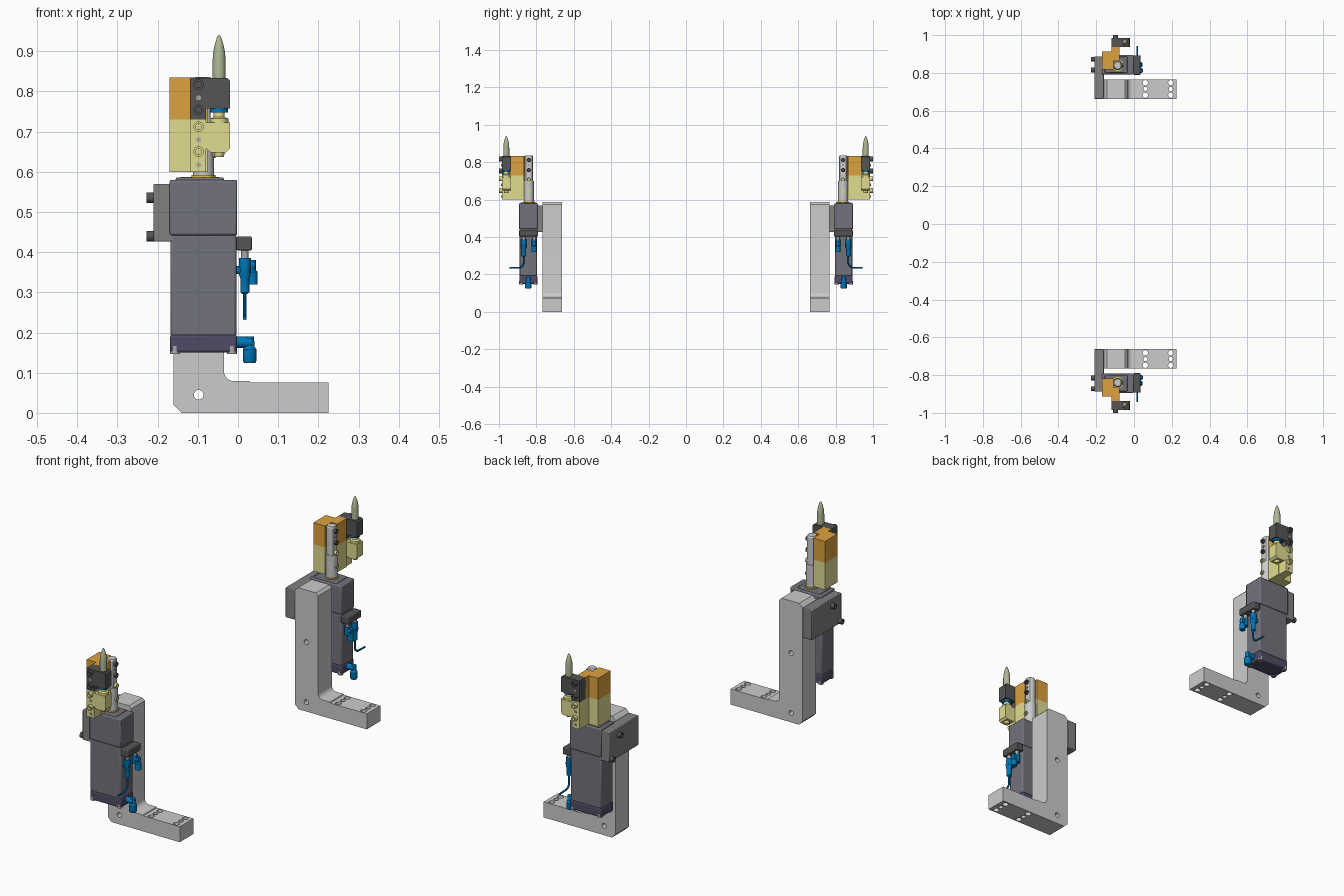
import bpy, bmesh, math
from mathutils import Vector

if "Cube" in bpy.data.objects:
    bpy.data.objects.remove(bpy.data.objects["Cube"])

COL = dict(slate=(.17, .17, .20), cap=(.08, .07, .13), dark=(.09, .09, .09), plate=(.22, .22, .21),
           orange=(.72, .36, .05), yellow=(.75, .72, .28), blue=(.0, .19, .5),
           green=(.42, .48, .30), gold=(.8, .55, .05), steel=(.4, .4, .4))
MATS = {}
for key, c in COL.items():
    MATS[key] = bpy.data.materials.new(key)
    MATS[key].diffuse_color = (*c, 1)


def place(axis, u, v, w):
    return {'x': (w, u, v), 'y': (u, w, v), 'z': (u, v, w)}[axis]


def rings(bm, loops):
    """Skin a stack of equal vertex loops and cap both ends."""
    vs = [[bm.verts.new(p) for p in lp] for lp in loops]
    n = len(vs[0])
    for a, b in zip(vs, vs[1:]):
        for i in range(n):
            bm.faces.new((a[i], a[(i + 1) % n], b[(i + 1) % n], b[i]))
    bm.faces.new(vs[0])
    bm.faces.new(vs[-1])


def prism(axis, pts, a, b):
    return lambda bm: rings(bm, [[place(axis, u, v, w) for u, v in pts] for w in (a, b)])


def box(x0, x1, y0, y1, z0, z1):
    return prism('z', [(x0, y0), (x1, y0), (x1, y1), (x0, y1)], z0, z1)


def turned(axis, cu, cv, profile, n=24, flat=9):
    """Round part: profile is (radius, height along axis); flat limits +u."""
    ang = [2 * math.pi * i / n for i in range(n)]
    return lambda bm: rings(bm, [[place(axis, cu + min(r * math.cos(t), flat), cv + r * math.sin(t), h)
                                  for t in ang] for r, h in profile])


def rod(axis, cu, cv, r, a, b, n=24):
    return turned(axis, cu, cv, [(r, a), (r, b)], n)


def screw(axis, cu, cv, r, a, b):
    """Socket head: a cylinder with a recessed hollow at end b."""
    return turned(axis, cu, cv, [(r, a), (r, b), (r * .55, b), (r * .55, b + (a - b) * .5)])


def part(name, color, *shapes, bevel=0, cut=None):
    me = bpy.data.meshes.new(name)
    bm = bmesh.new()
    for s in shapes:
        s(bm)
    bmesh.ops.recalc_face_normals(bm, faces=bm.faces)
    bm.to_mesh(me)
    bm.free()
    ob = bpy.data.objects.new(name, me)
    bpy.context.collection.objects.link(ob)
    if cut:
        m = ob.modifiers.new("holes", 'BOOLEAN')
        m.operation, m.object, m.solver = 'DIFFERENCE', cut, 'EXACT'
        dg = bpy.context.evaluated_depsgraph_get()
        ob.data = me = bpy.data.meshes.new_from_object(ob.evaluated_get(dg))
        ob.modifiers.clear()
        bpy.data.objects.remove(cut)
    if color:
        me.materials.append(MATS[color])
    me.polygons.foreach_set("use_smooth", [True] * len(me.polygons))
    me.set_sharp_from_angle(angle=math.radians(28))
    if bevel:
        m = ob.modifiers.new("bevel", 'BEVEL')
        m.width, m.segments = bevel, 2
    if name != "hole_cutter":
        m = ob.modifiers.new("mirror", 'MIRROR')
        m.use_axis = (False, True, False)
    return ob


# L-shaped mounting bracket with drilled holes
holes = [rod('z', x, y, r, -.05, .2) for x in (.06, .195)
         for y, r in ((.682, .014), (.715, .011), (.748, .014))]
holes += [rod('y', -.098, z, .012, .6, .85) for z in (.045, .335)]
cutter = part("hole_cutter", None, *holes)
cutter.hide_render = True
fillet = [(-.01 - .025 * math.sin(t), .104 - .025 * math.cos(t))
          for t in [math.radians(a) for a in range(90, -1, -15)]]
outline = [(-.14, 0), (.225, 0), (.225, .075), (.03, .075), (.028, .079)] + fillet[::-1] + \
          [(-.035, .575), (-.047, .587), (-.142, .587), (-.16, .569), (-.16, .02)]
part("bracket", None, prism('y', outline, .662, .766), cut=cutter)

# Side plate joining bracket and cylinder, with its screws
part("side_plate", 'plate', box(-.21, -.16, .662, .888, .426, .57), bevel=.003)
part("side_plate_screws", 'dark', screw('x', .815, .535, .013, -.20, -.228),
     screw('x', .872, .44, .013, -.20, -.228))

# Cylinder body
part("cylinder_head", 'slate', box(-.17, -.002, .792, .894, .442, .58), bevel=.005)
part("cylinder_top_pad", 'slate', box(-.155, -.035, .80, .886, .575, .586), bevel=.004)
part("cylinder_barrel", 'slate', box(-.168, -.004, .797, .889, .19, .445), bevel=.006)
part("cylinder_end_cap", 'cap', box(-.169, -.003, .795, .891, .15, .195), bevel=.006)
part("end_cap_screws", 'steel', *[screw('z', x, y, .012, .166, .147)
                                  for x in (-.157, -.015) for y in (.806, .880)])

# Piston rod with a flattened upper end and its collar
SX, SY = -.086, .84
part("rod_collar", 'gold', rod('z', SX, SY, .030, .58, .592))
part("piston_rod", None, turned('z', SX, SY, [(.026, .585), (.026, .70)]),
     turned('z', SX, SY, [(.023, .70), (.023, .83), (.019, .836)], flat=.018))
part("rod_screws_upper", 'dark', *[screw('x', SY, z, .011, -.075, -.058) for z in (.812, .758)])
part("rod_screws_lower", 'yellow', *[screw('x', SY, z, .011, -.075, -.056) for z in (.708, .645)])
part("rod_pins", 'steel', *[rod('x', SY, z, .006, -.075, -.064) for z in (.785, .677)])

# Two stacked clamp blocks beside the rod
clamp = [(-.17, .818), (-.108, .818), (-.108, .866), (-.076, .866),
         (-.076, .937), (-.12, .937), (-.12, .914), (-.17, .914)]
part("upper_clamp", 'orange', prism('z', clamp, .73, .834))
part("lower_clamp", 'yellow', prism('z', clamp, .60, .73))

# Arms carrying the pin
part("upper_arm", 'dark', prism('y', [(-.12, .73), (-.08, .73), (-.08, .757), (-.02, .757),
     (-.02, .827), (-.026, .833), (-.12, .834)], .936, .985))
part("lower_arm", 'yellow', prism('y', [(-.12, .60), (-.08, .60), (-.08, .658), (-.068, .648),
     (-.03, .648), (-.02, .658), (-.02, .722), (-.08, .722), (-.08, .73), (-.12, .73)], .936, .985))
part("upper_arm_screws", 'dark', *[screw('y', -.098, z, .013, .97, 1.0) for z in (.817, .754)])
part("lower_arm_screws", 'yellow', *[screw('y', -.098, z, .013, .97, 1.0) for z in (.712, .65)])
part("arm_dowels", 'steel', *[rod('y', -.098, z, .006, .97, .988) for z in (.784, .68, .617)])

# Locating pin, its seal and lower bush
PX, PY = -.047, .961
part("locating_pin", 'green', turned('z', PX, PY, [(.016, .82), (.016, .88), (.0145, .898),
     (.011, .916), (.006, .932), (.003, .938), (.001, .94)]))
part("pin_seal", 'blue', rod('z', PX, PY, .022, .748, .760))
part("pin_bush", 'yellow', turned('z', PX, PY, [(.011, .637), (.013, .642), (.013, .70), (.023, .70),
     (.023, .732), (.014, .736), (.014, .752)]))

# Sensor block, air fittings and cable on the side
part("sensor_block", 'dark', box(-.004, .035, .79, .892, .404, .439), bevel=.004)
part("sensor_stems", 'steel', *[rod('z', .017, y, .009, .37, .41) for y in (.868, .812)])
part("cable_plug", 'blue', turned('z', .017, .868, [(.015, .386), (.015, .345), (.011, .335), (.011, .30), (.006, .296)]),
     rod('x', .868, .355, .010, -.004, .03))
part("upper_elbow", 'blue', rod('z', .017, .812, .013, .345, .386), rod('x', .812, .368, .012, .01, .042),
     turned('z', .035, .812, [(.010, .38), (.010, .355), (.014, .35), (.014, .32)]))
part("lower_elbow", 'blue', rod('x', .843, .176, .014, -.004, .034),
     turned('z', .029, .843, [(.011, .19), (.012, .165), (.017, .158), (.017, .13), (.014, .124)]))

# Bent cable swept as a tube
path = [Vector((.017, .868, .30)), Vector((.017, .868, .262))]
path += [Vector((.017, .898 - .03 * math.cos(t), .262 - .026 * math.sin(t)))
         for t in [math.radians(a) for a in (20, 40, 60, 80)]] + [Vector((.017, .943, .235))]


def cable(bm):
    loops = []
    for i, p in enumerate(path):
        d = (path[min(i + 1, len(path) - 1)] - path[max(i - 1, 0)]).normalized()
        side = Vector((1, 0, 0))
        up = d.cross(side)
        loops.append([p + .0045 * (math.cos(a) * side + math.sin(a) * up)
                      for a in [math.pi * k / 5 for k in range(10)]])
    rings(bm, loops)


part("sensor_cable", 'blue', cable)

for m in bpy.data.materials:
    if m.users and not m.is_grease_pencil:
        m.use_nodes = True
        m.node_tree.nodes["Principled BSDF"].inputs["Base Color"].default_value = m.diffuse_color
